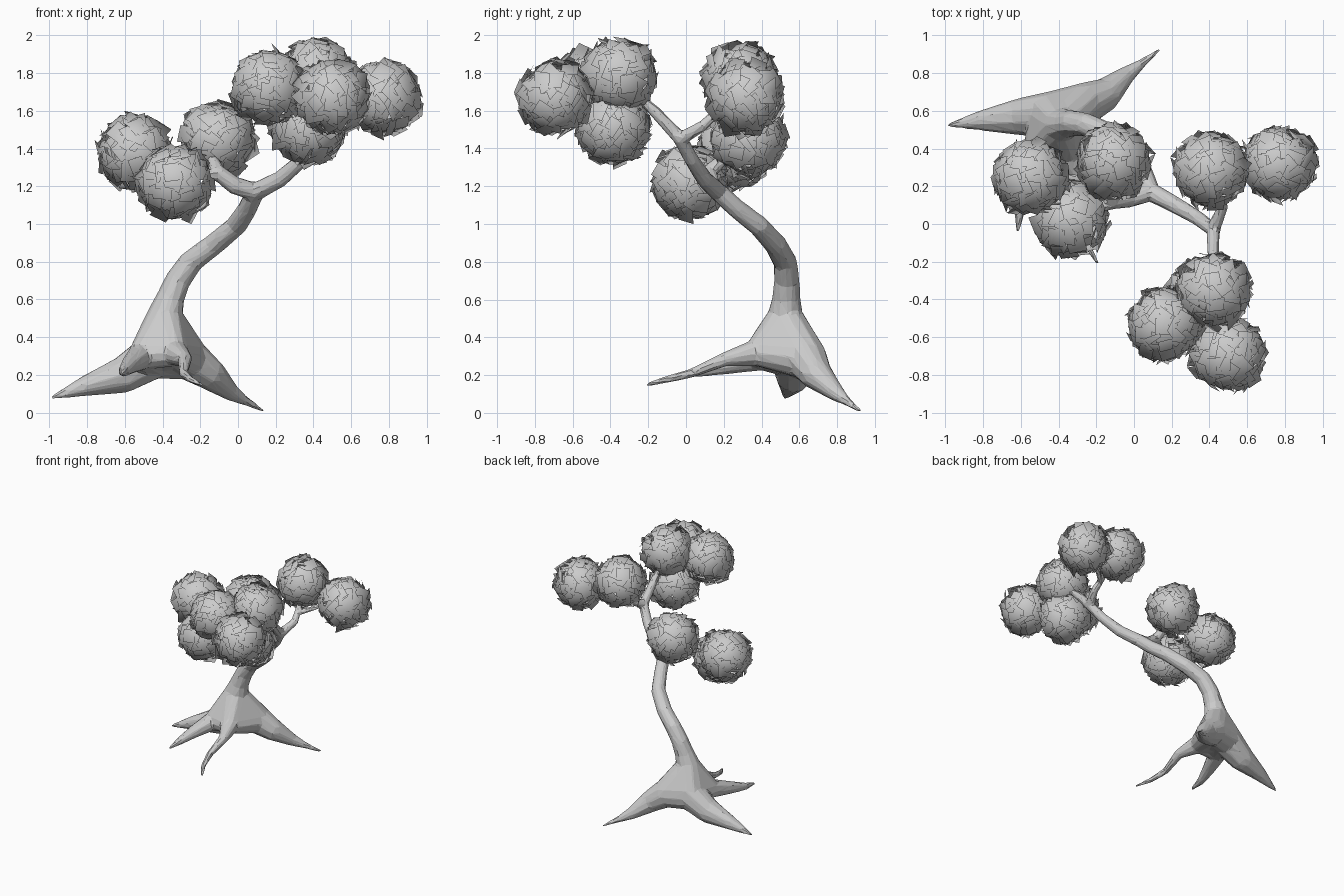
import bpy, bmesh, math, random
from mathutils import Vector, Matrix, Euler

if "Cube" in bpy.data.objects:
    bpy.data.objects.remove(bpy.data.objects["Cube"])

random.seed(4)

# Directions used as a ball template for the hulls
ball = bmesh.new()
bmesh.ops.create_icosphere(ball, subdivisions=2, radius=1)
BALL = [v.co.copy() for v in ball.verts]
ball.free()


def add_hull(target, balls):
    """Convex hull wrapped round a few balls given as (x, y, z, radius)."""
    bm = bmesh.new()
    for x, y, z, r in balls:
        for n in BALL:
            bm.verts.new(Vector((x, y, z)) + n * r)
    bmesh.ops.convex_hull(bm, input=bm.verts[:])
    loose = [v for v in bm.verts if not v.link_faces]
    bmesh.ops.delete(bm, geom=loose, context="VERTS")
    bmesh.ops.recalc_face_normals(bm, faces=bm.faces[:])
    tmp = bpy.data.meshes.new("tmp")
    bm.to_mesh(tmp)
    bm.free()
    target.from_mesh(tmp)
    bpy.data.meshes.remove(tmp)


def limb(target, path):
    for a, b in zip(path, path[1:]):
        add_hull(target, [a, b])


wood = bmesh.new()

# Curved trunk up to the first fork
collar = (-0.36, 0.53, 0.60, 0.076)
neck = (-0.39, 0.525, 0.50, 0.098)
core = (-0.40, 0.525, 0.35, 0.14)
fork = (0.09, 0.17, 1.17, 0.05)
crotch = (0.42, -0.03, 1.45, 0.037)
limb(wood, [core, neck, collar, (-0.32, 0.535, 0.70, 0.068), (-0.25, 0.525, 0.80, 0.063),
            (-0.13, 0.475, 0.89, 0.06), (-0.01, 0.385, 0.99, 0.056),
            (0.05, 0.27, 1.08, 0.052), fork])

# Branches
limb(wood, [fork, (-0.02, 0.135, 1.205, 0.048), (-0.11, 0.12, 1.275, 0.042),
            (-0.14, 0.22, 1.36, 0.028), (-0.13, 0.32, 1.45, 0.016)])
limb(wood, [(-0.10, 0.12, 1.26, 0.036), (-0.22, 0.07, 1.26, 0.024), (-0.33, 0.02, 1.23, 0.015)])
limb(wood, [(-0.14, 0.22, 1.36, 0.025), (-0.35, 0.25, 1.39, 0.018), (-0.52, 0.25, 1.38, 0.014)])
limb(wood, [fork, (0.22, 0.10, 1.235, 0.045), (0.34, 0.03, 1.34, 0.039), crotch,
            (0.42, -0.16, 1.59, 0.032), (0.42, -0.32, 1.74, 0.016)])
limb(wood, [crotch, (0.47, 0.09, 1.52, 0.029), (0.44, 0.22, 1.65, 0.02), (0.41, 0.29, 1.75, 0.015)])
limb(wood, [(0.46, 0.15, 1.57, 0.022), (0.62, 0.27, 1.63, 0.017), (0.75, 0.31, 1.66, 0.014)])

# Spreading roots
roots = [
    [(-0.44, 0.58, 0.305, 0.125), (-0.60, 0.57, 0.205, 0.10), (-0.80, 0.55, 0.145, 0.056),
     (-0.98, 0.525, 0.082, 0.011)],
    [(-0.27, 0.635, 0.29, 0.115), (-0.155, 0.685, 0.21, 0.088), (-0.04, 0.79, 0.11, 0.047),
     (0.04, 0.85, 0.062, 0.024), (0.13, 0.92, 0.012, 0.01)],
    [(-0.34, 0.38, 0.32, 0.075), (-0.28, 0.21, 0.285, 0.038), (-0.29, 0.03, 0.21, 0.025),
     (-0.25, -0.11, 0.175, 0.019), (-0.195, -0.205, 0.15, 0.011)],
    [(-0.51, 0.40, 0.30, 0.075), (-0.57, 0.22, 0.255, 0.05), (-0.605, 0.08, 0.22, 0.03),
     (-0.615, -0.035, 0.205, 0.011)],
]
for r in roots:
    add_hull(wood, [neck, core, r[0]])
    limb(wood, r)

# Webs between neighbouring roots
starts = [r[0] for r in roots]
for i in range(4):
    add_hull(wood, [neck, starts[i - 1], starts[i]])

me = bpy.data.meshes.new("trunk_and_roots")
wood.to_mesh(me)
wood.free()
trunk = bpy.data.objects.new("trunk_and_roots", me)
bpy.context.collection.objects.link(trunk)

# Fuse, soften, then facet the wood
m = trunk.modifiers.new("fuse", "REMESH")
m.mode = "VOXEL"
m.voxel_size = 0.009
m = trunk.modifiers.new("soften", "SMOOTH")
m.factor = 0.5
m.iterations = 8
m = trunk.modifiers.new("facet", "DECIMATE")
m.ratio = 0.035

# One leaf ball: overlapping square leaves on a sphere, shaded as a round puff
R, COUNT = 0.182, 140
bm = bmesh.new()
for i in range(COUNT):
    z = 1 - 2 * (i + 0.5) / COUNT
    t = i * math.pi * (3 - math.sqrt(5))
    s = math.sqrt(1 - z * z)
    n = Vector((s * math.cos(t), s * math.sin(t), z))
    tilt = Euler((random.gauss(0, .28), random.gauss(0, .28), 0)).to_matrix()
    spin = Matrix.Rotation(random.uniform(0, 6.28), 3, "Z")
    rot = n.to_track_quat("Z", "Y").to_matrix() @ tilt @ spin
    w = random.uniform(0.036, 0.05)
    pos = n * (R + random.uniform(-0.008, 0.01))
    bm.faces.new([bm.verts.new(pos + rot @ Vector((x * w, y * w, 0)))
                  for x, y in ((-1, -1), (1, -1), (1, 1), (-1, 1))])
leaf_mesh = bpy.data.meshes.new("leaf_ball")
bm.to_mesh(leaf_mesh)
bm.free()
leaf_mesh.shade_smooth()
leaf_mesh.normals_split_custom_set_from_vertices([v.co.normalized() for v in leaf_mesh.vertices])

# Leaf balls placed on the branch ends
centres = [(-0.55, 0.25, 1.38), (-0.33, 0.02, 1.22), (-0.11, 0.335, 1.45),
           (0.165, -0.53, 1.725), (0.42, -0.35, 1.785), (0.50, -0.69, 1.67),
           (0.375, -0.38, 1.51), (0.41, 0.29, 1.765), (0.77, 0.32, 1.67)]
for i, p in enumerate(centres):
    ob = bpy.data.objects.new(f"leaf_ball_{i + 1}", leaf_mesh)
    ob.location = p
    ob.rotation_euler = [random.uniform(0, 6.28) for _ in range(3)]
    bpy.context.collection.objects.link(ob)
